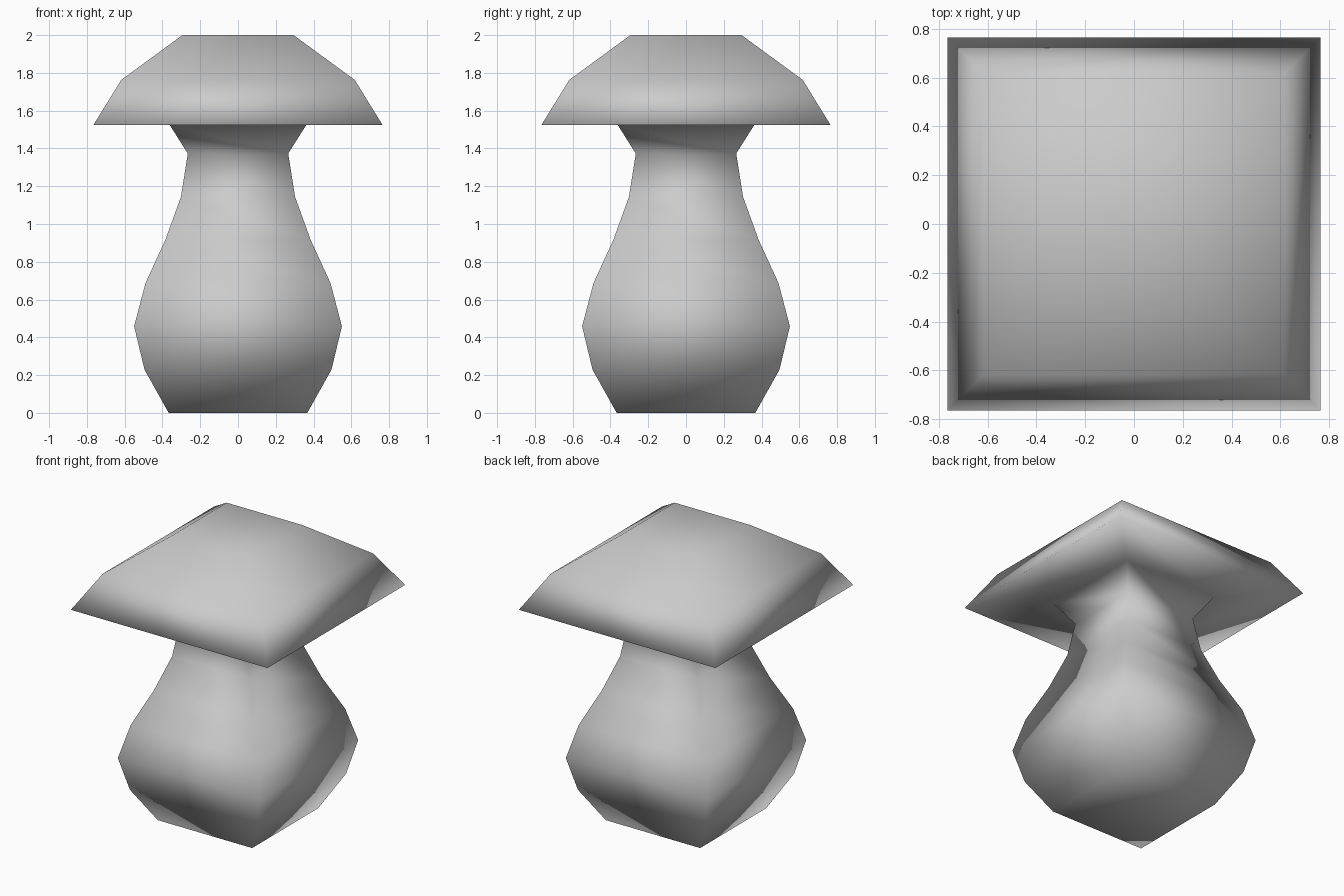
import bpy
import bmesh

cube = bpy.data.objects.get("Cube")
if cube:
    bpy.data.objects.remove(cube, do_unlink=True)

# Material
grey = bpy.data.materials.new("plain_grey")
grey.use_nodes = True
colour = (0.6, 0.6, 0.6, 1.0)
grey.diffuse_color = colour
grey.node_tree.nodes["Principled BSDF"].inputs["Base Color"].default_value = colour

# Profile as (half width, height), from the base up the stem and over the cap
STEM = [(0.367, 0), (0.495, 0.229), (0.55, 0.458), (0.49, 0.687),
        (0.385, 0.915), (0.302, 1.144), (0.266, 1.373), (0.362, 1.525)]
CAP = [(0.765, 1.525), (0.618, 1.763), (0.294, 2.0)]
CORNERS = [(-1, -1), (1, -1), (1, 1), (-1, 1)]


def loft_square(name, profile, material):
    """Closed loft of square rings, smooth shaded all over."""
    bm = bmesh.new()
    rings = [[bm.verts.new((x * w, y * w, z)) for x, y in CORNERS]
             for w, z in profile]
    for low, high in zip(rings, rings[1:]):
        for i in range(4):
            j = (i + 1) % 4
            bm.faces.new((low[j], high[j], high[i], low[i]))
    bm.faces.new(rings[0][::-1])
    bm.faces.new(rings[-1])
    for face in bm.faces:
        face.smooth = True
    mesh = bpy.data.meshes.new(name)
    bm.to_mesh(mesh)
    bm.free()
    mesh.materials.append(material)
    obj = bpy.data.objects.new(name, mesh)
    bpy.context.collection.objects.link(obj)
    return obj


# Stem and cap are one continuous surface
loft_square("mushroom_stem_and_cap", STEM + CAP, grey)
